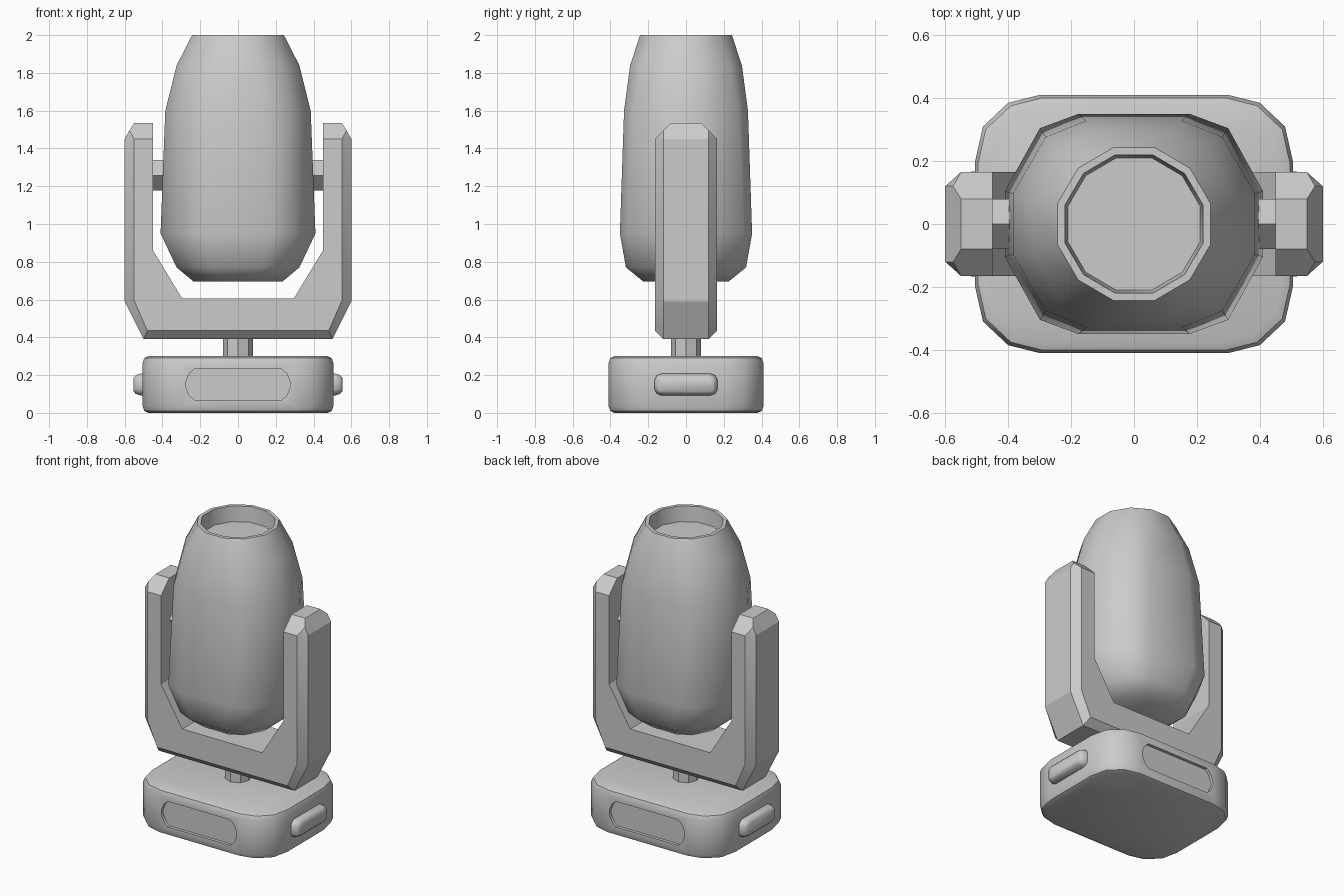
import bpy, bmesh
from math import radians

if "Cube" in bpy.data.objects:
    bpy.data.objects.remove(bpy.data.objects["Cube"])


def finish(obj, angle):
    bpy.ops.object.select_all(action='DESELECT')
    obj.select_set(True)
    bpy.context.view_layer.objects.active = obj
    bpy.ops.object.shade_smooth_by_angle(angle=radians(angle))


def loft(name, rings, angle=40):
    """Skin a stack of equal-length 3D rings and cap both ends."""
    bm = bmesh.new()
    vs = [[bm.verts.new(p) for p in r] for r in rings]
    n = len(rings[0])
    for a, b in zip(vs, vs[1:]):
        for i in range(n):
            j = (i + 1) % n
            bm.faces.new((a[i], a[j], b[j], b[i]))
    bm.faces.new(vs[0][::-1])
    bm.faces.new(vs[-1])
    bmesh.ops.remove_doubles(bm, verts=bm.verts, dist=1e-4)
    bmesh.ops.recalc_face_normals(bm, faces=bm.faces)
    me = bpy.data.meshes.new(name)
    bm.to_mesh(me)
    bm.free()
    obj = bpy.data.objects.new(name, me)
    bpy.context.collection.objects.link(obj)
    finish(obj, angle)
    return obj


def mirror4(q):
    """Complete a closed outline from its first quadrant."""
    half = q + [(-x, y) for x, y in reversed(q)]
    return half + [(-x, -y) for x, y in half]


# base: rounded block with softened top and bottom edges
corner = [(.505, .2), (.48, .31), (.40, .385), (.30, .41)]
base_rings = []
for inset, z in [(.03, 0), (.009, .01), (0, .035), (0, .265), (.009, .29), (.03, .3)]:
    q = [(x - inset, y - inset) for x, y in corner]
    base_rings.append([(x, y, z) for x, y in mirror4(q)])
base = loft("base", base_rings)

# recessed front and back panels
panel = mirror4([(.277, .012), (.258, .058), (.228, .085)])
for side in (-1, 1):
    cutter = loft("panel_cutter", [[(x, side * y, .15 + z) for x, z in panel] for y in (.39, .45)])
    cutter.hide_render = True
    mod = base.modifiers.new("panel", 'BOOLEAN')
    mod.operation = 'DIFFERENCE'
    mod.solver = 'EXACT'
    mod.object = cutter
    bpy.context.view_layer.objects.active = base
    bpy.ops.object.modifier_apply(modifier=mod.name)
    bpy.data.objects.remove(cutter)
finish(base, 40)

# side handles
for side, label in ((-1, "left"), (1, "right")):
    rings = []
    for x, d in [(.49, 0), (.515, 0), (.54, .008), (.553, .022)]:
        q = [(.167 - d, .025), (.155 - d, .048 - d / 2), (.13 - d, .058 - d)]
        rings.append([(side * x, y, .15 + z) for y, z in mirror4(q)])
    loft(label + "_handle", rings, 60)

# neck between base and yoke
bpy.ops.mesh.primitive_cylinder_add(vertices=8, radius=.08, depth=.16, location=(0, 0, .35))
bpy.context.object.name = "neck"


# yoke: U profile lofted through its depth with chamfered outer edges
def yoke_ring(y, outer):
    top = outer[-1][1]
    half = outer + [(.45, top), (.45, .86), (.295, .605)]
    full = half + [(-x, z) for x, z in reversed(half)]
    return [(x, y, z) for x, z in full]


face = [(.48, .435), (.55, .595), (.55, 1.45), (.55, 1.45)]
edge = [(.5, .39), (.6, .59), (.6, 1.45), (.575, 1.495)]
crown = [(.5, .39), (.6, .59), (.6, 1.45), (.55, 1.535)]
steps = [(.165, face), (.12, edge), (.08, crown)]
loft("yoke", [yoke_ring(-y, p) for y, p in steps] +
     [yoke_ring(y, p) for y, p in reversed(steps)], 25)

# tilt pivots joining yoke and head
for side, label in ((-1, "left"), (1, "right")):
    bpy.ops.mesh.primitive_cylinder_add(vertices=4, radius=.08, depth=.12,
                                        location=(side * .415, 0, 1.258),
                                        rotation=(0, radians(90), 0))
    bpy.context.object.name = label + "_pivot"

# lamp head: twelve-sided, round at the lens and boxier lower down
ROUND = [(1, .27), (.73, .73), (.27, 1)]
BOXY = [(1, .3), (.73, .87), (.43, 1)]
head_rings = []
for z, rx, ry, t in [(.695, .235, .225, .6), (.77, .325, .318, .8), (.95, .41, .35, 1),
                     (1.6, .385, .328, .8), (1.84, .325, .296, .4), (2, .243, .243, 0),
                     (2, .22, .22, 0), (1.9, .21, .21, 0)]:
    q = [(rx * (a + (c - a) * t), ry * (b + (d - b) * t))
         for (a, b), (c, d) in zip(ROUND, BOXY)]
    head_rings.append([(x, y, z) for x, y in mirror4(q)])
loft("lamp_head", head_rings, 45)
